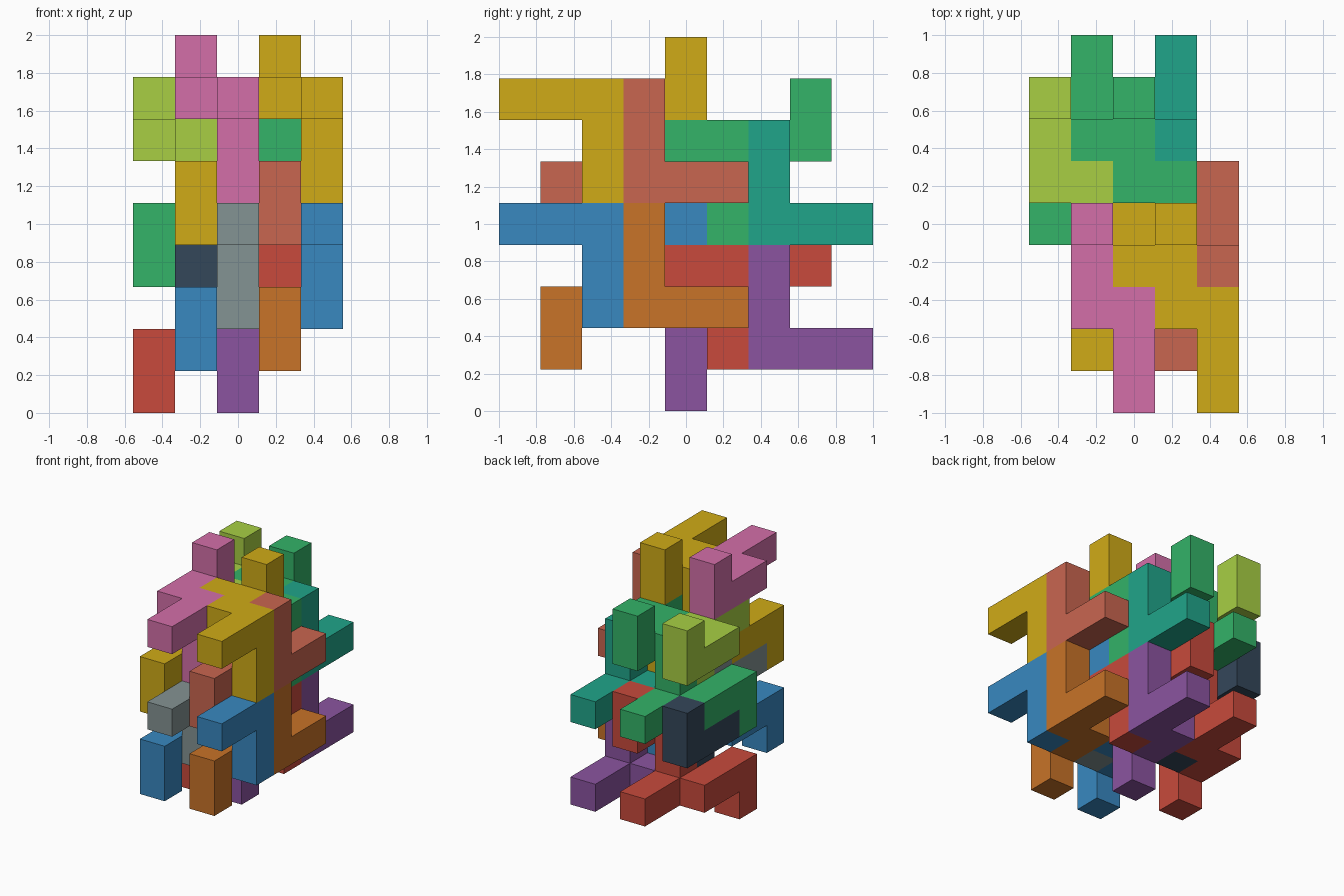
import bpy, bmesh
from mathutils import Vector

if "Cube" in bpy.data.objects:
    bpy.data.objects.remove(bpy.data.objects["Cube"])

U = 2 / 9  # edge length of one cube

# Nine-cube piece: an L in one layer, a bent bar in the next
PIECE = ([(4, j, 7) for j in (0, 1, 2)] + [(4, 2, 6), (4, 2, 5)]
         + [(3, j, 7) for j in (2, 3, 4)] + [(3, 4, 8)])
# Its partner is the same piece turned half a turn about x
TURNED = [(i, 5 - j, 12 - k) for i, j, k in PIECE]

COLOURS = {
    "yellow": "d0ab17", "pink": "d36fa9", "blue": "3888c0", "grey": "849393",
    "salmon": "c96650", "orange": "c87328", "green": "33b368", "lime": "a8cf44",
    "red": "c84a3c", "navy": "34475a", "teal": "20a58a", "purple": "8b54a0",
}
DIRS = [Vector(d) for d in ((1, 0, 0), (-1, 0, 0), (0, 1, 0),
                            (0, -1, 0), (0, 0, 1), (0, 0, -1))]


def linear(c):
    return c / 12.92 if c <= 0.04045 else ((c + 0.055) / 1.055) ** 2.4


def material(name):
    mat = bpy.data.materials.get(name)
    if mat is None:
        mat = bpy.data.materials.new(name)
        h = COLOURS[name]
        rgb = [linear(int(h[n:n + 2], 16) / 255) for n in (0, 2, 4)]
        mat.diffuse_color = (*rgb, 1)
        mat.use_nodes = True
        mat.node_tree.nodes["Principled BSDF"].inputs["Base Color"].default_value = mat.diffuse_color
    return mat


def add_piece(name, cells, colour):
    filled = set(cells)
    bm = bmesh.new()
    for cell in cells:
        centre = Vector(((cell[0] - 2), (cell[1] - 4), cell[2] + 0.5))
        for d in DIRS:
            # Only faces on the outside of the piece
            if tuple(int(c + s) for c, s in zip(cell, d)) in filled:
                continue
            a = Vector((d.y, d.z, d.x))
            b = d.cross(a)
            corners = [(centre + (d + p * a + q * b) / 2) * U
                       for p, q in ((-1, -1), (1, -1), (1, 1), (-1, 1))]
            bm.faces.new([bm.verts.new(c) for c in corners])
    bmesh.ops.remove_doubles(bm, verts=bm.verts, dist=1e-4)
    bmesh.ops.dissolve_limit(bm, angle_limit=0.01, verts=bm.verts, edges=bm.edges)
    bmesh.ops.recalc_face_normals(bm, faces=bm.faces)
    mesh = bpy.data.meshes.new(name)
    bm.to_mesh(mesh)
    bm.free()
    mesh.materials.append(material(colour))
    bpy.context.collection.objects.link(bpy.data.objects.new(name, mesh))


# Interlocking stack: front and back rows, each repeated along x and z
ROWS = [
    ("front_piece", PIECE, (0, 0, 0), ["yellow", "pink", "blue", "grey"]),
    ("front_turned_piece", TURNED, (0, 0, 0), ["salmon", "yellow", "orange", "blue"]),
    ("back_piece", PIECE, (-1, 3, -1), ["green", "lime", "red", "navy"]),
    ("back_turned_piece", TURNED, (-1, 3, -1), ["teal", "green", "purple", "red"]),
]
STEPS = [("upper_right", 0, 0), ("upper_left", -2, 0),
         ("lower_right", 0, -3), ("lower_left", -2, -3)]
for row, shape, (ox, oy, oz), colours in ROWS:
    for (place, sx, sz), colour in zip(STEPS, colours):
        cells = [(i + ox + sx, j + oy, k + oz + sz) for i, j, k in shape]
        add_piece(f"{place}_{row}", cells, colour)
